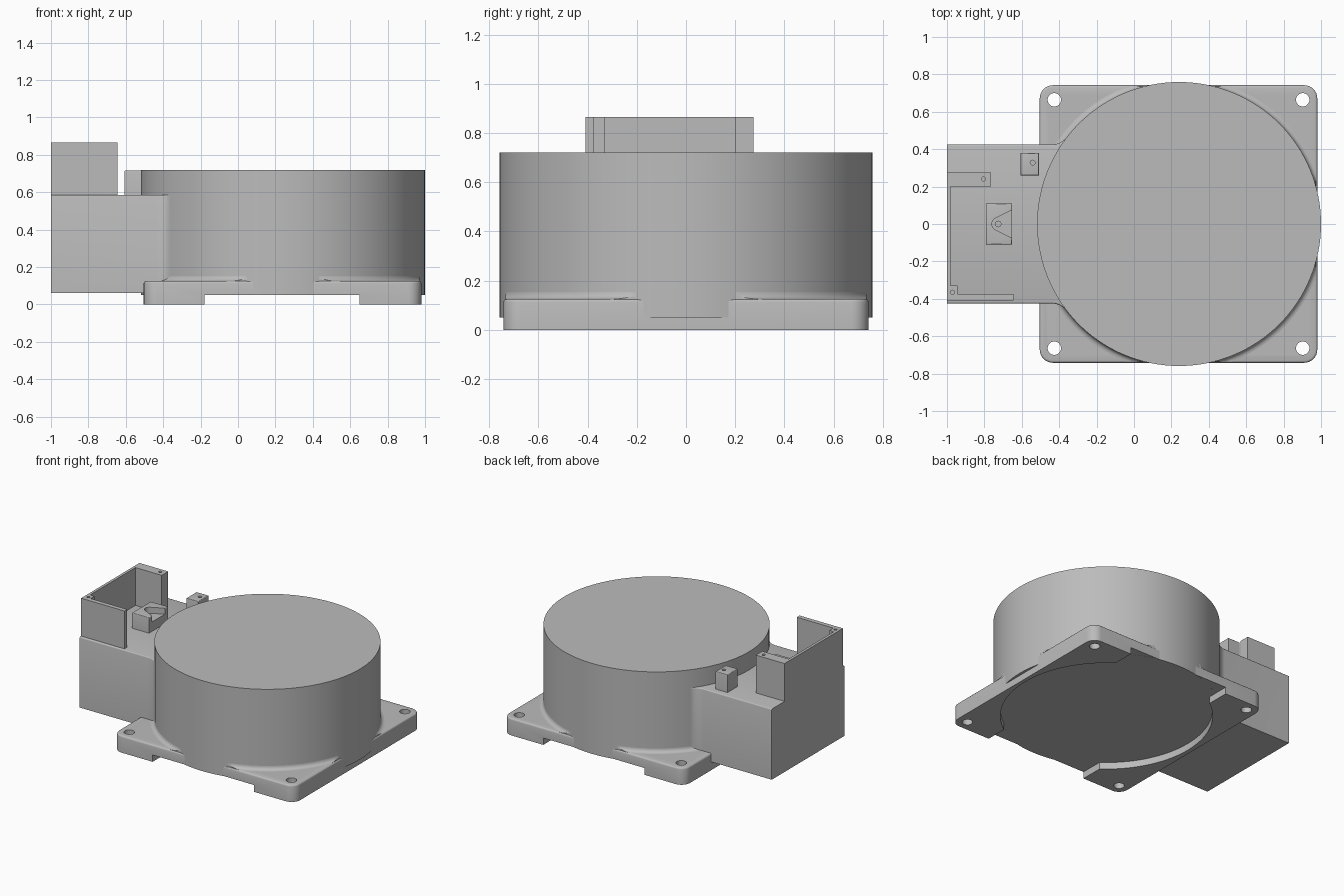
import bpy, bmesh, math
from math import cos, sin, pi

old = bpy.data.objects.get("Cube")
if old:
    bpy.data.objects.remove(old, do_unlink=True)

grey = bpy.data.materials.new("light grey")
grey.use_nodes = True
COLOUR = (0.5, 0.5, 0.5, 1)
grey.diffuse_color = COLOUR
grey.node_tree.nodes["Principled BSDF"].inputs["Base Color"].default_value = COLOUR

CX, R = 0.241, 0.759        # drum centre and radius
PX, HALF = 0.238, 0.742     # plate centre and half width
PLATE_TOP, BOX_TOP = 0.125, 0.585


def finish(name, bm):
    bmesh.ops.recalc_face_normals(bm, faces=bm.faces)
    mesh = bpy.data.meshes.new(name)
    bm.to_mesh(mesh)
    bm.free()
    mesh.materials.append(grey)
    obj = bpy.data.objects.new(name, mesh)
    bpy.context.collection.objects.link(obj)
    return obj


def prism(name, pts, z0, z1, round_top=0, skip=None):
    """Extrude an outline; optionally round its top rim."""
    bm = bmesh.new()
    base = bm.faces.new([bm.verts.new((x, y, z0)) for x, y in pts])
    geom = bmesh.ops.extrude_face_region(bm, geom=[base])["geom"]
    top = [v for v in geom if isinstance(v, bmesh.types.BMVert)]
    bmesh.ops.translate(bm, verts=top, vec=(0, 0, z1 - z0))
    if round_top:
        rim = [e for e in bm.edges if all(v in top for v in e.verts)
               and not (skip and skip(e))]
        bmesh.ops.bevel(bm, geom=rim, offset=round_top, segments=3,
                        profile=0.5, affect='EDGES')
    return finish(name, bm)


def arc(cx, cy, r, a0, a1, n):
    return [(cx + r * cos(a0 + (a1 - a0) * i / n),
             cy + r * sin(a0 + (a1 - a0) * i / n)) for i in range(n + 1)]


def circle(cx, cy, r, n):
    return arc(cx, cy, r, 0, 2 * pi, n)[:-1]


def rect(x0, x1, y0, y1):
    return [(x0, y0), (x1, y0), (x1, y1), (x0, y1)]


def rounded_square(half, r):
    pts = []
    for k, (sx, sy) in enumerate([(1, 1), (-1, 1), (-1, -1), (1, -1)]):
        pts += arc(PX + sx * (half - r), sy * (half - r), r,
                   k * pi / 2, (k + 1) * pi / 2, 8)
    return pts


def boolean(target, tool, operation='DIFFERENCE'):
    """Apply a boolean and throw the tool away."""
    mod = target.modifiers.new("cut", 'BOOLEAN')
    mod.operation, mod.object, mod.solver = operation, tool, 'EXACT'
    bpy.context.view_layer.objects.active = target
    bpy.ops.object.modifier_apply(modifier=mod.name)
    bpy.data.objects.remove(tool, do_unlink=True)


def hole(target, x, y, r, z0, z1, n=16):
    boolean(target, prism("cutter", circle(x, y, r, n), z0, z1))


# Round drum
drum = prism("drum", circle(CX, 0, R, 128), 0.05, 0.72)

# Mounting plate with bolt holes, underside recess and side slots
plate = prism("mounting_plate", rounded_square(HALF, 0.07), 0, PLATE_TOP, 0.012)
for sx in (-1, 1):
    for sy in (-1, 1):
        hole(plate, PX + sx * 0.664, sy * 0.664, 0.036, -0.1, 0.3, 24)
hole(plate, CX, 0, 0.712, -0.1, 0.051, 96)
boolean(plate, prism("cutter", rect(-0.18, 0.65, -0.9, 0.9), -0.1, 0.0505))

# Concave fillet where the drum meets the plate corners
F = 0.028
profile = [(R - 0.03, PLATE_TOP - 0.02), (R - 0.03, PLATE_TOP + F)]
profile += arc(R + F, PLATE_TOP + F, F, pi, 1.5 * pi, 5)
profile += [(R + F, PLATE_TOP - 0.02)]
bm = bmesh.new()
STEPS = 128
rings = [[bm.verts.new((CX + r * cos(2 * pi * s / STEPS), r * sin(2 * pi * s / STEPS), z))
          for r, z in profile] for s in range(STEPS)]
for s in range(STEPS):
    a, b = rings[s], rings[(s + 1) % STEPS]
    for i in range(len(profile)):
        j = (i + 1) % len(profile)
        bm.faces.new((a[i], a[j], b[j], b[i]))
fillet = finish("drum_fillet", bm)
boolean(fillet, prism("cutter", rounded_square(HALF - 0.008, 0.062), 0, 0.3), 'INTERSECT')

# Side housing, flaring into the drum
W, FR = 0.425, 0.1
fy = W + FR
fx = CX - math.sqrt((R + FR) ** 2 - fy ** 2)
end = 2 * pi - math.atan2(fy, CX - fx)
flare = arc(fx, -fy, FR, pi / 2, math.atan2(fy, CX - fx), 8)
side = [(-1, -W)] + flare + [(-0.3, -W)]
outline = side + [(x, -y) for x, y in reversed(side)]
housing = prism("side_housing", outline, 0.062, BOX_TOP, 0.008,
                lambda e: all(v.co.x < -0.99 for v in e.verts)
                or all(v.co.x > -0.37 for v in e.verts))

# Upright bracket on the housing: thin wall, thick arm, thin arm with corner boss
bracket = prism("bracket", [
    (-1, -0.408), (-0.645, -0.408), (-0.645, -0.375), (-0.945, -0.375),
    (-0.945, -0.33), (-0.98, -0.33), (-0.98, 0.2), (-0.765, 0.2),
    (-0.765, 0.275), (-1, 0.275)], BOX_TOP - 0.02, 0.865)
for x, y in [(-0.97, -0.365), (-0.805, 0.24)]:
    hole(bracket, x, y, 0.011, 0.8, 0.9)

# Small screw post
post = prism("screw_post", rect(-0.606, -0.508, 0.26, 0.38), BOX_TOP - 0.02, 0.717, 0.006)
hole(post, -0.542, 0.328, 0.013, 0.64, 0.8)

# Clamp block with a V-shaped notch and a hole
clamp = prism("clamp_block", rect(-0.792, -0.652, -0.11, 0.11), BOX_TOP - 0.02, 0.7, 0.006)
notch = [(-0.6, 0.1)] + arc(-0.726, 0, 0.034, pi * 0.65, pi * 1.35, 8) + [(-0.6, -0.1)]
boolean(clamp, prism("cutter", notch, 0.655, 0.8))
hole(clamp, -0.726, 0, 0.015, 0.6, 0.8)

# Smooth the rounded surfaces, keep the edges sharp
bpy.ops.object.select_all(action='DESELECT')
for obj in (drum, plate, fillet, housing, bracket, post, clamp):
    obj.select_set(True)
bpy.context.view_layer.objects.active = drum
bpy.ops.object.shade_smooth_by_angle(angle=math.radians(35))
